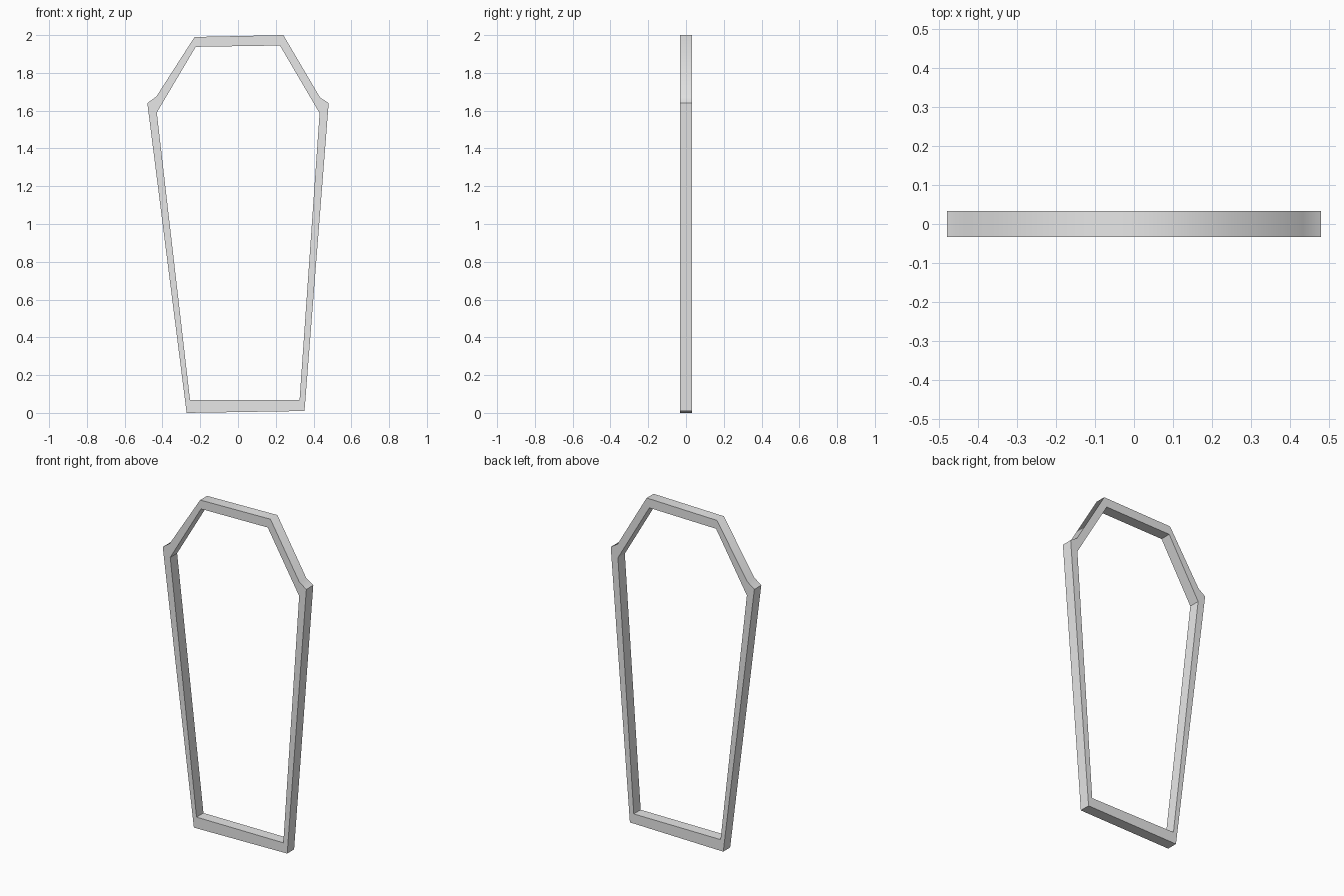
import bpy
import bmesh

cube = bpy.data.objects.get("Cube")
if cube:
    bpy.data.objects.remove(cube, do_unlink=True)

HALF_DEPTH = 0.033

# Matching outer and inner corners (x, z), clockwise from the top left
OUTER = [(-0.23, 1.99), (0.24, 2.0), (0.434, 1.67), (0.48, 1.64),
         (0.352, 0.01), (-0.272, 0.0), (-0.48, 1.64), (-0.432, 1.675)]
INNER = [(-0.224, 1.938), (0.222, 1.945), (0.432, 1.587),
         (0.326, 0.068), (-0.254, 0.068), (-0.43, 1.59)]
# Each shoulder has two outer corners and one inner corner
MATCH = [0, 1, 2, 2, 3, 4, 5, 5]

grey = bpy.data.materials.new("light_grey")
grey.use_nodes = True
grey.diffuse_color = (0.8, 0.8, 0.8, 1)
grey.node_tree.nodes["Principled BSDF"].inputs["Base Color"].default_value = (0.8, 0.8, 0.8, 1)

bm = bmesh.new()


def ring(points, y):
    return [bm.verts.new((x, y, z)) for x, z in points]


front_out, back_out = ring(OUTER, -HALF_DEPTH), ring(OUTER, HALF_DEPTH)
front_in, back_in = ring(INNER, -HALF_DEPTH), ring(INNER, HALF_DEPTH)

# Front and back faces of each bar, outer walls and inner walls
outer_walls = []
for i in range(len(OUTER)):
    j = (i + 1) % len(OUTER)
    a, b = MATCH[i], MATCH[j]
    for out, inn in ((front_out, front_in), (back_out, back_in)):
        corners = [out[i], out[j], inn[b]]
        if a != b:
            corners.append(inn[a])
        bm.faces.new(corners)
    outer_walls.append(bm.faces.new((front_out[i], back_out[i], back_out[j], front_out[j])))
    if a != b:
        bm.faces.new((front_in[a], front_in[b], back_in[b], back_in[a]))

bmesh.ops.recalc_face_normals(bm, faces=bm.faces[:])

# The upper rim is softly shaded from shoulder to shoulder; the rest is crisp
for edge in bm.edges:
    edge.smooth = False
for i in (0, 1, 2, 6, 7):
    outer_walls[i].smooth = True
for i in (0, 1, 2, 7):
    bm.edges.get((front_out[i], back_out[i])).smooth = True

mesh = bpy.data.meshes.new("coffin_frame")
bm.to_mesh(mesh)
bm.free()
mesh.materials.append(grey)
frame = bpy.data.objects.new("coffin_frame", mesh)
bpy.context.collection.objects.link(frame)
